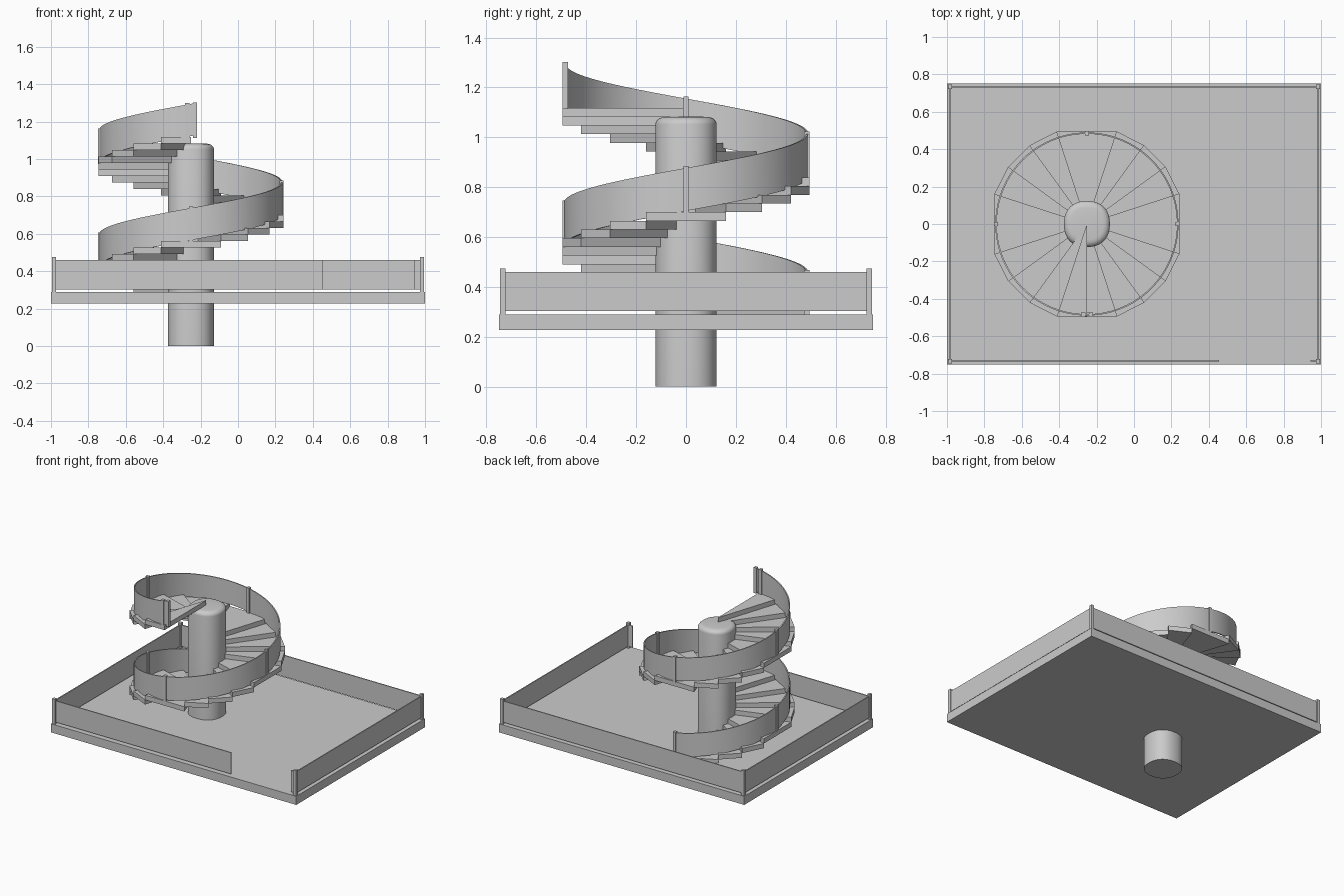
import bpy, bmesh
from math import sin, cos, radians, copysign
from mathutils import Vector

if "Cube" in bpy.data.objects:
    bpy.data.objects.remove(bpy.data.objects["Cube"])

CENTRE = Vector((-0.252, 0, 0))
RISE = 0.0348            # height of one tread
QUARTER = 4 * RISE       # climb in a quarter turn

grey = bpy.data.materials.new("plain grey")
grey.use_nodes = True
grey.diffuse_color = (0.6, 0.6, 0.6, 1)
grey.node_tree.nodes["Principled BSDF"].inputs["Base Color"].default_value = (0.6, 0.6, 0.6, 1)


def loft(name, rings, smooth=False):
    """Join equal rings of points with quads and cap both ends."""
    bm = bmesh.new()
    loops = [[bm.verts.new(p) for p in ring] for ring in rings]
    n = len(loops[0])
    for a, b in zip(loops, loops[1:]):
        for i in range(n):
            j = (i + 1) % n
            bm.faces.new((a[i], a[j], b[j], b[i]))
    bm.faces.new(loops[0])
    bm.faces.new(loops[-1])
    bmesh.ops.recalc_face_normals(bm, faces=bm.faces)
    mesh = bpy.data.meshes.new(name)
    bm.to_mesh(mesh)
    bm.free()
    mesh.materials.append(grey)
    obj = bpy.data.objects.new(name, mesh)
    bpy.context.collection.objects.link(obj)
    if smooth:
        bpy.ops.object.select_all(action="DESELECT")
        obj.select_set(True)
        bpy.context.view_layer.objects.active = obj
        bpy.ops.object.shade_smooth_by_angle(angle=radians(40))
    return obj


def box(name, x, y, z):
    corners = ((0, 0), (1, 0), (1, 1), (0, 1))
    return loft(name, [[(x[i], y[j], h) for i, j in corners] for h in z])


def polar(angle, radius, z):
    a = radians(angle)
    return CENTRE + Vector((radius * cos(a), radius * sin(a), z))


# Platform slab
box("platform", (-1, 1), (-0.75, 0.75), (0.227, 0.29))

# Corner posts and low walls, with an opening at the front
for sx, side in ((-1, "right"), (1, "left")):
    for sy, end in ((-1, "front"), (1, "back")):
        x, y = sx * 0.983, sy * 0.734
        box(f"{end}_{side}_post", (x - 0.011, x + 0.011), (y - 0.011, y + 0.011), (0.285, 0.475))
    box(f"{side}_wall", (sx * 0.983 - 0.004, sx * 0.983 + 0.004), (-0.734, 0.734), (0.303, 0.46))
for name, x, y in (("back_wall", (-0.98, 0.98), 0.734),
                   ("front_wall", (-0.98, 0.455), -0.73),
                   ("front_wall_stub", (0.945, 0.98), -0.73)):
    box(name, x, (y - 0.004, y + 0.004), (0.303, 0.46))


# Central column, slightly squared, with a rounded top
def column_ring(r, z):
    points = []
    for i in range(48):
        c, s = cos(radians(i * 7.5)), sin(radians(i * 7.5))
        points.append(CENTRE + Vector((copysign(abs(c) ** 0.88, c) * r,
                                       copysign(abs(s) ** 0.88, s) * r, z)))
    return points


rings = [column_ring(0.123, 0), column_ring(0.123, 1.052)]
for k in range(1, 6):
    a = radians(k * 18)
    rings.append(column_ring(0.085 + 0.038 * cos(a), 1.052 + 0.03 * sin(a)))
rings.append(column_ring(0.03, 1.084))
loft("column", rings, smooth=True)


# Treads: three narrow ones between wide ones on each quarter
def tread(name, start, end, z, outer=(0.52, 0.52)):
    plan = ((start, 0.01), (start, outer[0]), (end, outer[1]), (end, 0.01))
    loft(name, [[polar(a, r, h) for a, r in plan] for h in (z, z + RISE)])


base = 0.665 - 3 * QUARTER
for step in range(1, 24):
    quarter, part = divmod(step, 4)
    origin = 90 + quarter * 90
    z = base + step * RISE
    if part:
        tread(f"tread_{step}", origin + part * 18, origin + part * 18 + 18, z)
    else:
        tread(f"tread_{step}", origin - 18, origin + 18, z)
tread("top_tread", 612, 630, base + 24 * RISE, (0.52, 0.495))


# Curved handrail panel climbing one and a half turns
def rail_height(angle):
    return 0.705 + (angle - 360) / 90 * QUARTER


rail = []
for i in range(109):
    angle = 90 + i * 543 / 108
    z = rail_height(angle)
    rail.append([polar(angle, r, z + h) for r, h in
                 ((0.482, 0), (0.49, 0), (0.49, 0.172), (0.482, 0.172))])
loft("spiral_rail", rail, smooth=True)

# Rail posts at each quarter, doubled at the top
for i, angle in enumerate([90 + 90 * k for k in range(6)] + [627.7, 632.5]):
    p = polar(angle, 0.485, rail_height(min(angle, 630)))
    box(f"rail_post_{i}", (p.x - 0.011, p.x + 0.011), (p.y - 0.011, p.y + 0.011),
        (p.z - 0.009, p.z + 0.18))
